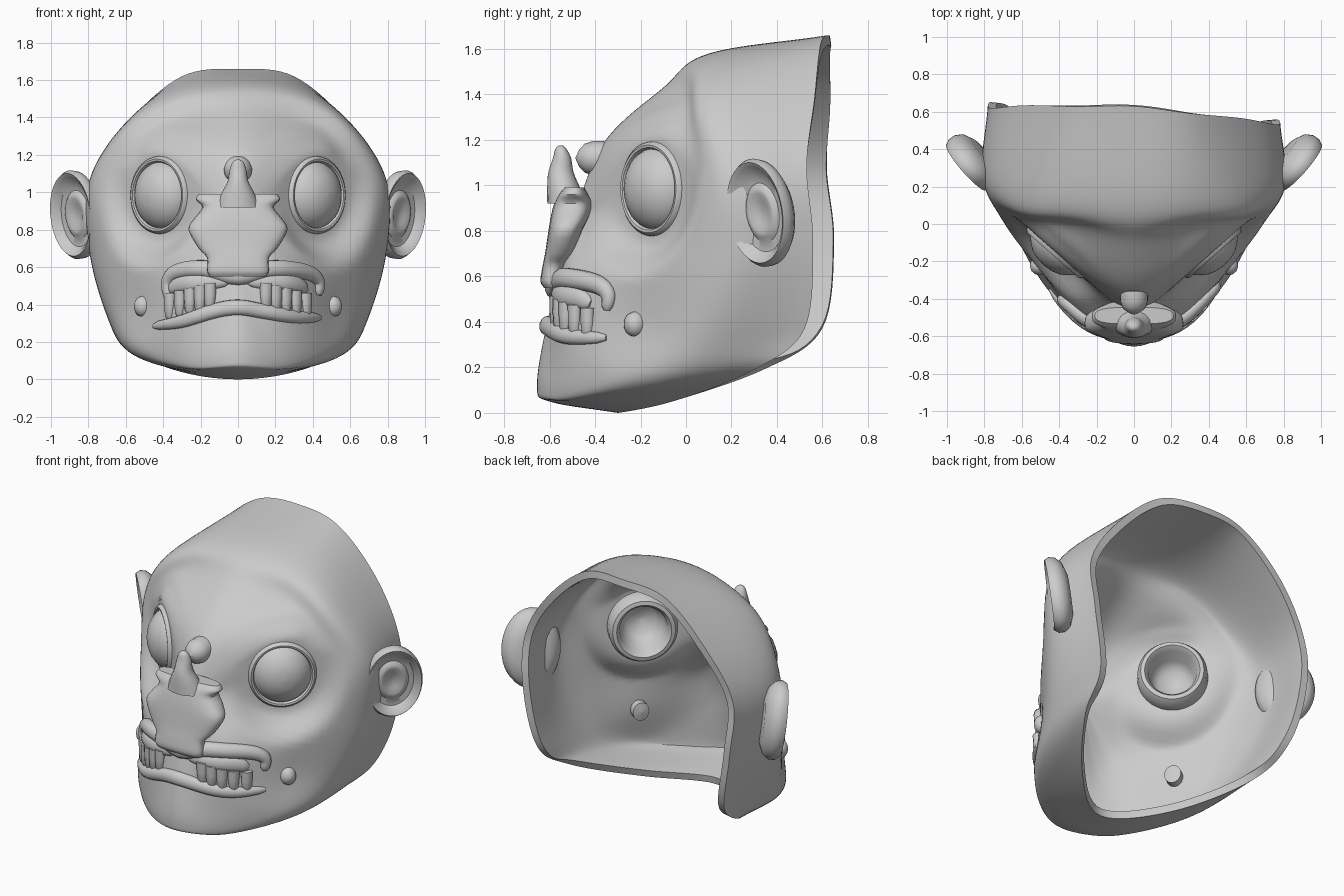
import bpy, bmesh, math
from mathutils import Vector
from mathutils.bvhtree import BVHTree

if "Cube" in bpy.data.objects:
    bpy.data.objects.remove(bpy.data.objects["Cube"])

UP = Vector((0, 0, 1))


def finish(name, bm, recalc=True):
    if recalc:
        bmesh.ops.recalc_face_normals(bm, faces=bm.faces[:])
    me = bpy.data.meshes.new(name)
    bm.to_mesh(me)
    ob = bpy.data.objects.new(name, me)
    bpy.context.collection.objects.link(ob)
    return ob


def catmull(a, b, c, d, t):
    return 0.5 * (2 * b + (c - a) * t + (2 * a - 5 * b + 4 * c - d) * t * t
                  + (3 * b - a - 3 * c + d) * t ** 3)


def spline(pts, n, closed=False):
    if not closed:
        pts = [2 * pts[0] - pts[1]] + pts + [2 * pts[-1] - pts[-2]]
        spans = [pts[i:i + 4] for i in range(len(pts) - 3)]
    else:
        m = len(pts)
        spans = [[pts[(i + k) % m] for k in (-1, 0, 1, 2)] for i in range(m)]
    out = [catmull(*s, j / n) for s in spans for j in range(n)]
    return out if closed else out + [pts[-2].copy()]


def bridge(bm, rings, caps=True):
    for r0, r1 in zip(rings, rings[1:]):
        for j in range(len(r0)):
            k = (j + 1) % len(r0)
            bm.faces.new((r0[j], r0[k], r1[k], r1[j]))
    if caps:
        bm.faces.new(rings[0])
        bm.faces.new(rings[-1])


def angles(seg):
    return [2 * math.pi * j / seg for j in range(seg)]


# Revolved part with an elliptical section; profile is (radius, height)
def revolve(name, profile, loc, u, v, n, a, b, seg=40):
    bm = bmesh.new()
    bridge(bm, [[bm.verts.new(loc + u * (a * r * math.cos(q)) + v * (b * r * math.sin(q)) + n * h)
                 for q in angles(seg)] for r, h in profile])
    return finish(name, bm)


# Loft of rounded horizontal sections: z, half width, y centre, half depth
def loft(name, rows, seg=28, power=0.7):
    bm = bmesh.new()
    se = lambda c: math.copysign(abs(c) ** power, c)
    bridge(bm, [[bm.verts.new((w * se(math.cos(q)), yc - d * se(math.sin(q)), z))
                 for q in angles(seg)]
                for z, w, yc, d in spline([Vector(r) for r in rows], 3)])
    return finish(name, bm)


# Face shell: control profiles fanned from the nose, top to chin, right half
centre = Vector((0, -0.50, 0.85))
fan = [
    [(0, -.36, 1.19), (0, -.10, 1.43), (0, .10, 1.58), (0, .63, 1.66)],
    [(.22, -.28, 1.20), (.29, -.03, 1.40), (.35, .11, 1.525), (.30, .61, 1.62)],
    [(.42, -.17, 1.16), (.52, 0, 1.27), (.61, .12, 1.35), (.58, .60, 1.38)],
    [(.37, -.23, .95), (.63, 0, 1.02), (.79, .19, 1.05), (.765, .575, 1.08)],
    [(.33, -.35, .75), (.58, -.15, .70), (.785, .20, .68), (.765, .605, .75)],
    [(.28, -.49, .58), (.52, -.22, .40), (.69, .08, .34), (.69, .56, .37)],
    [(.20, -.56, .45), (.42, -.40, .20), (.56, -.15, .14), (.62, .32, .19)],
    [(.10, -.59, .40), (.23, -.56, .10), (.30, -.42, .055), (.34, -.06, .05)],
    [(0, -.61, .40), (0, -.655, .12), (0, -.60, .05), (0, -.30, .0)],
]
fan = [[centre] + [Vector(p) for p in prof] for prof in fan]
flip = Vector((-1, 1, 1))
fan += [[p * flip for p in prof] for prof in fan[-2:0:-1]]
levels = [spline([prof[i] for prof in fan], 8, True) for i in range(1, 5)]
bm = bmesh.new()
tip = bm.verts.new(centre)
cols = [spline([centre] + list(c), 10)[1:] for c in zip(*levels)]
rings = [[bm.verts.new(p) for p in row] for row in zip(*cols)]
bridge(bm, rings, False)
for j in range(len(cols)):
    bm.faces.new((rings[0][j - 1], rings[0][j], tip))


# Eye placement: centre, in-plane sideways axis, outward axis
def eye_frame(s):
    return Vector((.42 * s, -.15, .985)), Vector((.75 * s, .66, 0)), Vector((.66 * s, -.75, 0))


# Eye sockets pressed into the face, and the skewed back edge
for v in bm.verts:
    for s in (-1, 1):
        c, u, n = eye_frame(s)
        d = v.co - c
        r = math.hypot(d.dot(u) / .185, d.z / .19)
        t = min(1, max(0, (2.1 - r) / .9))
        h = d.dot(n)
        if v.co.x * s > 0 and abs(h) < .3:
            v.co += n * ((min(0, max(-.06, h)) - h) * t * t * (3 - 2 * t))
    v.co.y -= 0.06 * v.co.x * max(0, v.co.y) / 0.6
bmesh.ops.recalc_face_normals(bm, faces=bm.faces[:])
if sum(f.normal.y * f.calc_area() for f in bm.faces) > 0:
    bmesh.ops.reverse_faces(bm, faces=bm.faces[:])
bm.normal_update()
bvh = BVHTree.FromBMesh(bm)


def on_face(x, z):
    p, n, _, _ = bvh.ray_cast(Vector((x, -2, z)), Vector((0, 1, 0)))
    return p, n


# Eye holes in the shell, hidden under the lids
holes = []
for f in bm.faces:
    for s in (-1, 1):
        c, u, n = eye_frame(s)
        d = f.calc_center_median() - c
        if math.hypot(d.dot(u) / .155, d.z / .16) < 1 and abs(d.dot(n)) < .2:
            holes.append(f)
bmesh.ops.delete(bm, geom=holes, context='FACES')
shell = finish("face_shell", bm, False)
mod = shell.modifiers.new("thickness", 'SOLIDIFY')
mod.thickness = 0.045
mod.offset = -1
bpy.context.view_layer.objects.active = shell
bpy.ops.object.modifier_apply(modifier=mod.name)

# Eyes with lids and hollow backs, ears, cheek studs
eye_prof = [(.02, .095), (.3, .09), (.55, .075), (.75, .05), (.9, .025), (.96, .004), (1.0, .02),
            (1.06, .022), (1.13, .01), (1.18, -.03), (1.16, -.10), (1.05, -.135), (.92, -.14),
            (.8, -.11), (.72, -.02), (.5, .03), (.02, .05)]
ear_prof = [(.02, -.01), (.22, -.005), (.36, .01), (.46, .008), (.55, -.01), (.72, -.005), (.84, .03),
            (.93, .042), (1, .015), (.98, -.02), (.85, -.055), (.55, -.08), (.02, -.08)]
stud_prof = [(.05, .04), (.5, .034), (.85, .018), (1, -.01), (1, -.09), (.05, -.1)]
for s, side in ((1, "right"), (-1, "left")):
    c, u, n = eye_frame(s)
    revolve("eye_" + side, eye_prof, c, u, UP, n, .175, .182)
    revolve("ear_" + side, ear_prof, Vector((.865 * s, .33, .88)), Vector((.66 * s, .75, 0)),
            Vector((.08 * s, -.11, 1)).normalized(), Vector((.75 * s, -.66, 0)), .175, .24)
    p, n = on_face(.515 * s, .39)
    n = Vector((n.x, n.y, 0)).normalized()
    revolve("cheek_stud_" + side, stud_prof, p, n.cross(UP), UP, n, .05, .058, 20)

# Broken nose plate, horn and root between the eyes
loft("nose", [(.55, .15, -.59, .035), (.58, .165, -.59, .05), (.65, .165, -.58, .05),
              (.70, .21, -.555, .065), (.80, .265, -.53, .075), (.86, .235, -.51, .085),
              (.92, .19, -.495, .085), (.96, .225, -.495, .065), (.99, .21, -.49, .045)])
loft("nose_horn", [(.92, .12, -.52, .09), (1.0, .085, -.54, .07), (1.06, .055, -.55, .055),
                   (1.12, .045, -.545, .04), (1.16, .03, -.55, .025), (1.175, .01, -.55, .01)], 16, 1)
revolve("nose_root", [(.05, .075), (.5, .06), (.85, .035), (1, 0), (1, -.05), (.05, -.09)],
        Vector((0, -.41, 1.12)), Vector((1, 0, 0)), UP, Vector((0, -1, 0)), .075, .075, 20)


# Tube that follows the face surface, flattened by its depth
def face_tube(name, pts, radius, depth, lift):
    path = [on_face(p.x, p.y)[0] + on_face(p.x, p.y)[1] * lift
            for p in spline([Vector(q) for q in pts], 5)]
    bm = bmesh.new()
    rings = []
    last = len(path) - 1
    for i, p in enumerate(path):
        t = (path[min(i + 1, last)] - path[max(i - 1, 0)]).normalized()
        n = on_face(p.x, p.z)[1]
        n = (n - t * n.dot(t)).normalized()
        b = t.cross(n)
        k = .4 + .6 * math.sin(math.pi * i / last) ** .5 if 0 < i < last else .3
        rings.append([bm.verts.new(p + n * (depth * k * math.cos(q)) + b * (radius * k * math.sin(q)))
                      for q in angles(12)])
    bridge(bm, rings)
    return finish(name, bm)


# Lips
face_tube("upper_lip", [(-.37, .43), (-.375, .52), (-.32, .575), (-.18, .59), (0, .55),
                        (.18, .59), (.35, .575), (.425, .53), (.43, .45)], .048, .04, .005)
face_tube("lower_lip", [(-.45, .285), (-.3, .31), (-.13, .365), (0, .385), (.13, .365),
                        (.3, .335), (.44, .33)], .042, .032, 0)

# Gums and teeth
for s, side in ((1, "right"), (-1, "left")):
    face_tube("gum_" + side, [(.04 * s, .53), (.2 * s, .52), (.3 * s, .51), (.37 * s, .48)], .05, .03, 0)
    bm = bmesh.new()
    for i in range(5):
        x = .15 + .054 * i
        p, n = on_face(x * s, .455 - .25 * (x - .15))
        n = Vector((n.x, n.y, 0)).normalized()
        t = n.cross(UP)
        bridge(bm, [[bm.verts.new(p + n * (.028 * k * math.cos(q)) + t * (.035 * k * math.sin(q)) + UP * z)
                     for q in angles(10)]
                    for z, k in ((-.075, .5), (-.06, .8), (0, .95), (.06, 1))])
    finish("teeth_" + side, bm)

# Shading
for ob in bpy.context.scene.objects:
    ob.select_set(True)
bpy.context.view_layer.objects.active = shell
bpy.ops.object.shade_smooth_by_angle(angle=math.radians(45))
